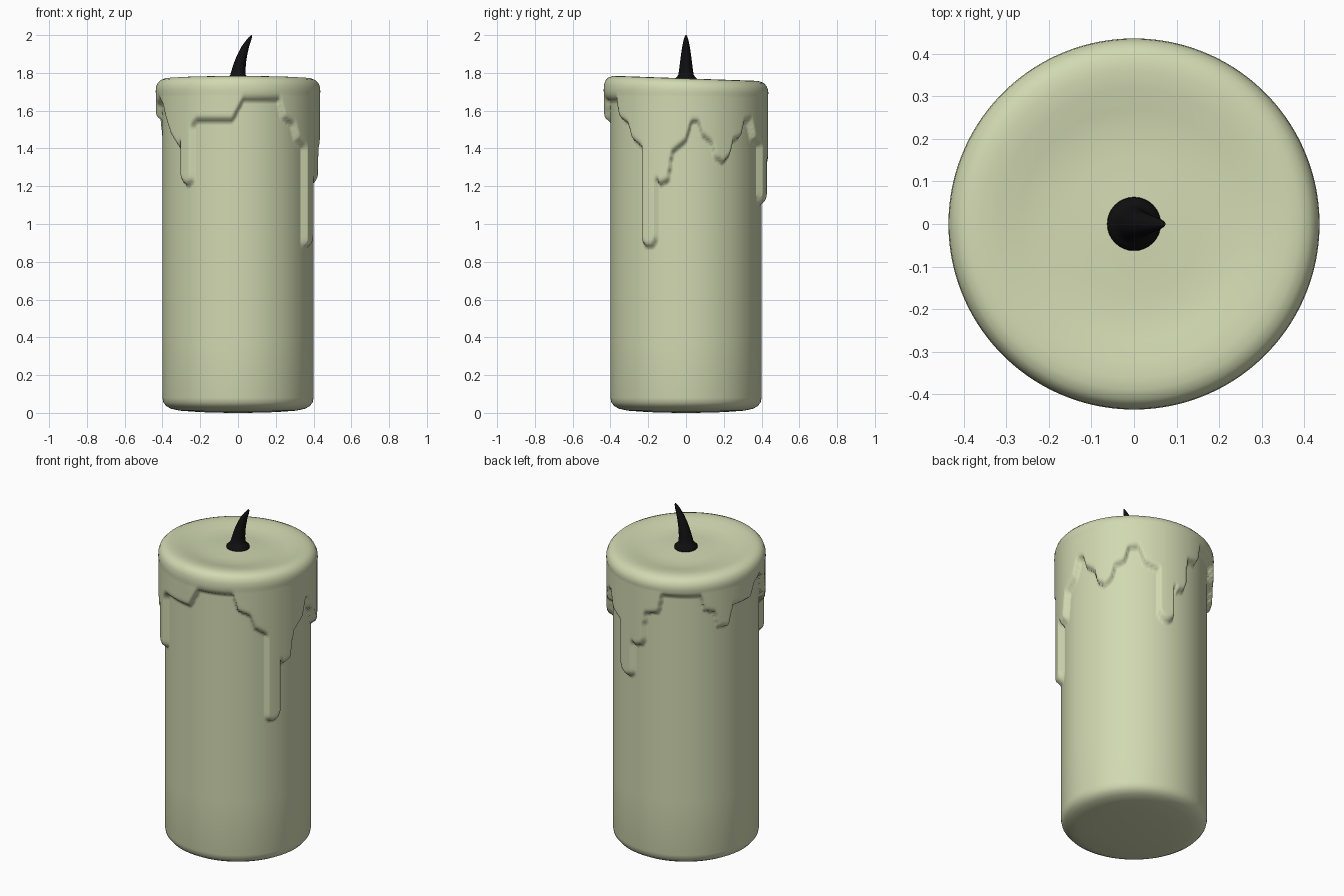
import bpy, bmesh
from math import sin, cos, radians, pi, sqrt

SEGS = 300
BODY_R, WAX = 0.40, 0.034


def material(name, rgb):
    m = bpy.data.materials.new(name)
    m.diffuse_color = (*rgb, 1)
    return m


def loft(name, rings, mat):
    """Skin a stack of rings (lists of points), closing both ends."""
    bm = bmesh.new()
    loops = [[bm.verts.new(p) for p in ring] for ring in rings]
    n = len(loops[0])
    for a, b in zip(loops, loops[1:]):
        for i in range(n):
            j = (i + 1) % n
            bm.faces.new((a[i], a[j], b[j], b[i]))
    bm.faces.new(loops[0][::-1])
    bm.faces.new(loops[-1])
    me = bpy.data.meshes.new(name)
    bm.to_mesh(me)
    bm.free()
    for p in me.polygons:
        p.use_smooth = True
    me.materials.append(mat)
    ob = bpy.data.objects.new(name, me)
    bpy.context.collection.objects.link(ob)
    return ob


# Lower edge of the melted wax: (angle in degrees, height)
EDGE = [(0, 1.44), (2, 1.49), (4, 1.54), (9, 1.54), (12, 1.47), (19, 1.43),
        (22, 1.35), (28, 1.325), (33, 1.36), (36, 1.44), (43, 1.46),
        (46, 1.54), (53, 1.55), (58, 1.45), (68, 1.42), (84, 1.31),
        (91, 1.33), (93, 1.52), (104, 1.54), (107, 1.65), (136, 1.65),
        (139, 1.56), (147, 1.54), (150, 1.45), (158, 1.44), (162, 1.56),
        (180, 1.56), (185, 1.63), (195, 1.66), (203, 1.62), (207, 1.56),
        (214, 1.47), (222, 1.41), (236, 1.53), (239, 1.55), (266, 1.55),
        (274, 1.66), (301, 1.66), (305, 1.56), (314, 1.53), (318, 1.45),
        (326, 1.41), (338, 1.24), (341, 1.21), (347, 1.23), (350, 1.38),
        (360, 1.44)]
# Long runs: (centre angle, half width in degrees, lowest height)
DRIPS = [(75.5, 6, 1.11), (230, 5, 1.21), (332, 5.3, 0.88)]


def edge_height(deg):
    for (a, za), (b, zb) in zip(EDGE, EDGE[1:]):
        if a <= deg <= b:
            z = za + (zb - za) * (deg - a) / (b - a)
            break
    for c, w, low in DRIPS:
        u = abs(deg - c) / w
        if u < 1:
            z = min(z, low + 0.04 * (1 - sqrt(1 - u * u)))
    return z


EDGES = [edge_height(360 * i / SEGS) for i in range(SEGS)]


def wax_ring(r, z, runs=False):
    ring = []
    for i in range(SEGS):
        a = 2 * pi * i / SEGS
        rr = r
        if runs:
            t = min(1, max(0, (z - EDGES[i] + 0.005) / 0.035))
            rr += WAX * sqrt(t * (2 - t))
        x, y = rr * cos(a), rr * sin(a)
        tilt = -0.035 * y * min(1, max(0, (z - 1.66) / 0.08))
        ring.append((x, y, z + tilt))
    return ring


# Candle: rounded base, pillar with wax runs, rounded rim and shallow pool
base = [(0.05, 0.0), (0.2, 0.004), (0.31, 0.012), (0.355, 0.022),
        (0.38, 0.036), (0.395, 0.055), (0.4, 0.08), (0.4, 0.4), (0.4, 0.8)]
rim = [(0.436, 1.70), (0.434, 1.725), (0.426, 1.745), (0.412, 1.76),
       (0.39, 1.769), (0.36, 1.771), (0.32, 1.767), (0.27, 1.757),
       (0.22, 1.750), (0.16, 1.749), (0.08, 1.753), (0.03, 1.755)]
rings = [wax_ring(r, z) for r, z in base]
rings += [wax_ring(BODY_R, 0.86 + 0.0125 * k, True) for k in range(67)]
rings += [wax_ring(r, z) for r, z in rim]
loft("candle_wax", rings, material("wax", (0.64, 0.69, 0.44)))

# Wick: flared foot, bending and tapering towards +x
wick = [(0, 1.745, 0.064), (0, 1.765, 0.062), (0, 1.776, 0.05),
        (0, 1.79, 0.041), (0.004, 1.82, 0.036), (0.012, 1.86, 0.031),
        (0.024, 1.90, 0.026), (0.039, 1.94, 0.020), (0.055, 1.97, 0.014),
        (0.066, 1.99, 0.008), (0.072, 2.0, 0.002)]
wick_rings = [[(x + r * cos(2 * pi * i / 32), r * sin(2 * pi * i / 32), z)
               for i in range(32)] for x, z, r in wick]
loft("wick", wick_rings, material("charred_wick", (0.005, 0.005, 0.005)))
